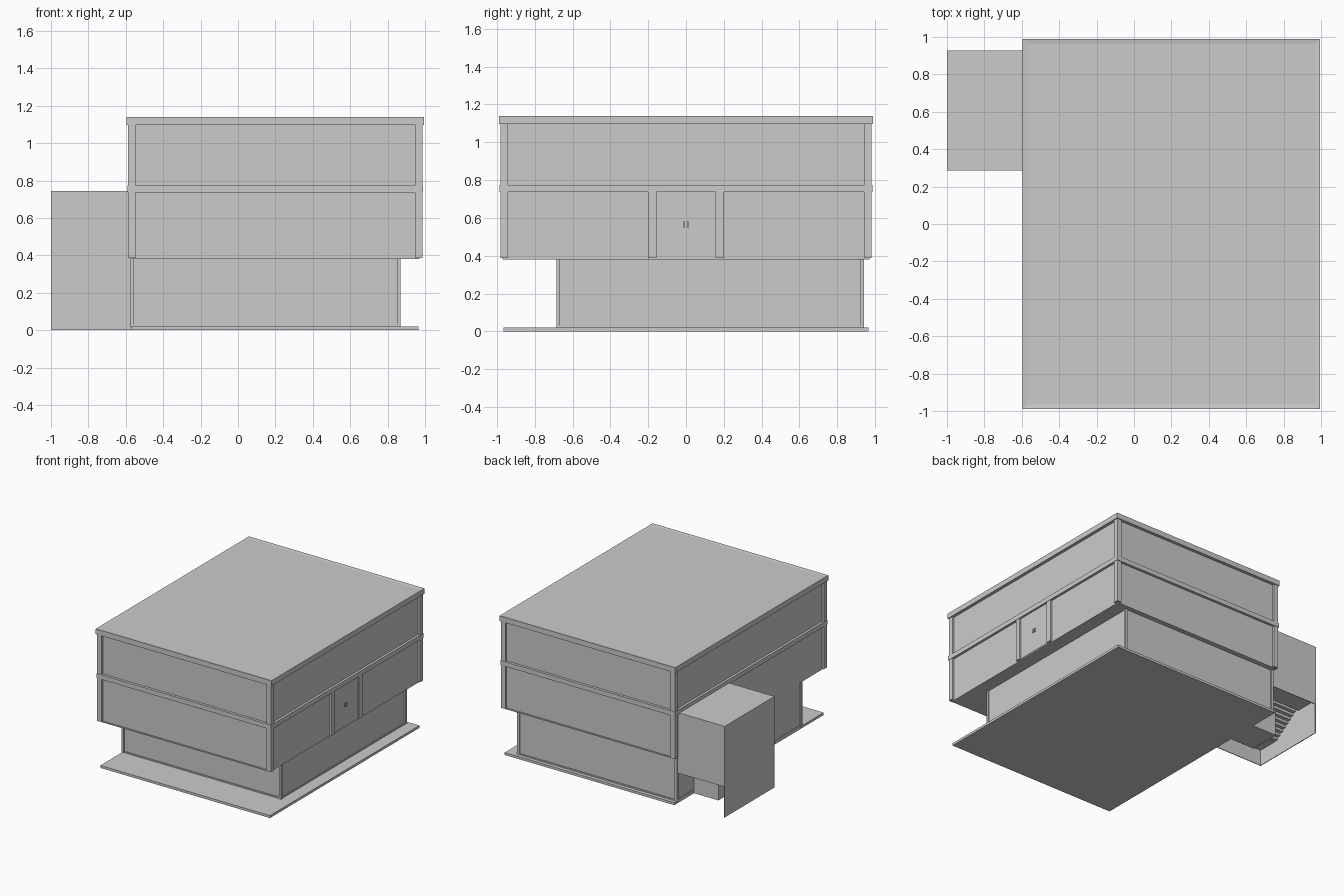
import bpy
import bmesh

old = bpy.data.objects.get("Cube")
if old:
    bpy.data.objects.remove(old, do_unlink=True)

# One plain grey for the whole building
grey = bpy.data.materials.new("plain_grey")
grey.use_nodes = True
GREY = (0.6, 0.6, 0.6, 1)
grey.diffuse_color = GREY
grey.node_tree.nodes["Principled BSDF"].inputs["Base Color"].default_value = GREY


def finish(name, bm):
    bmesh.ops.recalc_face_normals(bm, faces=bm.faces[:])
    mesh = bpy.data.meshes.new(name)
    bm.to_mesh(mesh)
    bm.free()
    mesh.materials.append(grey)
    ob = bpy.data.objects.new(name, mesh)
    bpy.context.collection.objects.link(ob)
    return ob


def box(name, x, y, z):
    """Box from (min, max) pairs on each axis."""
    bm = bmesh.new()
    bmesh.ops.create_cube(bm, size=1)
    for v in bm.verts:
        v.co = [r[0] if c < 0 else r[1] for c, r in zip(v.co, (x, y, z))]
    return finish(name, bm)


def corner_columns(name, x, y, z, w):
    for cx, sx in (((x[0], x[0] + w), "right"), ((x[1] - w, x[1]), "left")):
        for cy, sy in (((y[0], y[0] + w), "front"), ((y[1] - w, y[1]), "back")):
            box(f"{name}_{sy}_{sx}", cx, cy, z)


def grow(r, d):
    return (r[0] - d, r[1] + d)


# Ground plate and ground floor
box("ground_plate", (-0.57, 0.965), (-0.965, 0.965), (0, 0.02))
GX, GY = (-0.575, 0.87), (-0.685, 0.94)
box("ground_floor_walls", grow(GX, -0.01), grow(GY, -0.01), (0.02, 0.385))
box("ground_floor_sill", grow(GX, -0.004), grow(GY, -0.004), (0.015, 0.03))
corner_columns("ground_column", GX, GY, (0.015, 0.385), 0.02)

# Upper storeys: recessed walls inside a frame of columns and bands
UX, UY = (-0.587, 0.987), (-0.982, 0.982)
box("floor_slab", grow(UX, -0.017), grow(UY, -0.012), (0.38, 0.39))
box("upper_walls", grow(UX, -0.017), grow(UY, -0.017), (0.387, 1.11))
corner_columns("upper_column", UX, UY, (0.387, 1.11), 0.04)
box("middle_band", grow(UX, 0.003), grow(UY, 0.004), (0.737, 0.775))

# Roof with a very shallow rim
roof = box("roof", (-0.595, 0.995), (-0.99, 0.99), (1.097, 1.14))
bm = bmesh.new()
bm.from_mesh(roof.data)
top = max(bm.faces, key=lambda f: f.calc_center_median().z)
bmesh.ops.inset_region(bm, faces=[top], thickness=0.035)
bmesh.ops.translate(bm, vec=(0, 0, -0.004), verts=top.verts[:])
bm.to_mesh(roof.data)
bm.free()

# Double door with posts and handles on the left side
for s, side in ((-1, "front"), (1, "back")):
    box(f"door_post_{side}", (0.96, 0.987), sorted((s * 0.157, s * 0.2)), (0.387, 0.74))
    box(f"door_leaf_{side}", (0.96, 0.974), sorted((s * 0.001, s * 0.157)), (0.39, 0.737))
    box(f"door_handle_{side}", (0.97, 0.982), sorted((s * 0.006, s * 0.014)), (0.55, 0.58))

# Stair enclosure: thin shell, open below at the back
SX, SY, T = (-1, -0.57), (0.285, 0.928), 0.006
box("stair_side_wall", (SX[0], SX[0] + T), SY, (0, 0.745))
box("stair_front_wall", SX, (SY[0], SY[0] + T), (0, 0.745))
box("stair_back_wall", SX, (SY[1] - T, SY[1]), (0.25, 0.745))
box("stair_roof", SX, SY, (0.739, 0.745))

# Stairs: closed lower flight, landing, upper flight turning back
box("stair_landing", (-0.995, -0.57), (0.29, 0.46), (0.13, 0.19))
box("lower_flight_block", (-0.79, -0.57), (0.45, 0.71), (0, 0.22))
box("upper_landing", (-0.995, -0.57), (0.73, 0.923), (0.28, 0.385))
STEPS = 9
rise, run = (0.385 - 0.19) / STEPS, (0.73 - 0.46) / STEPS
for i in range(STEPS):
    y, z = 0.46 + i * run, 0.19 + (i + 1) * rise
    box(f"upper_step_{i + 1}", (-0.995, -0.79), (y, y + run), (z - 0.08, z))
